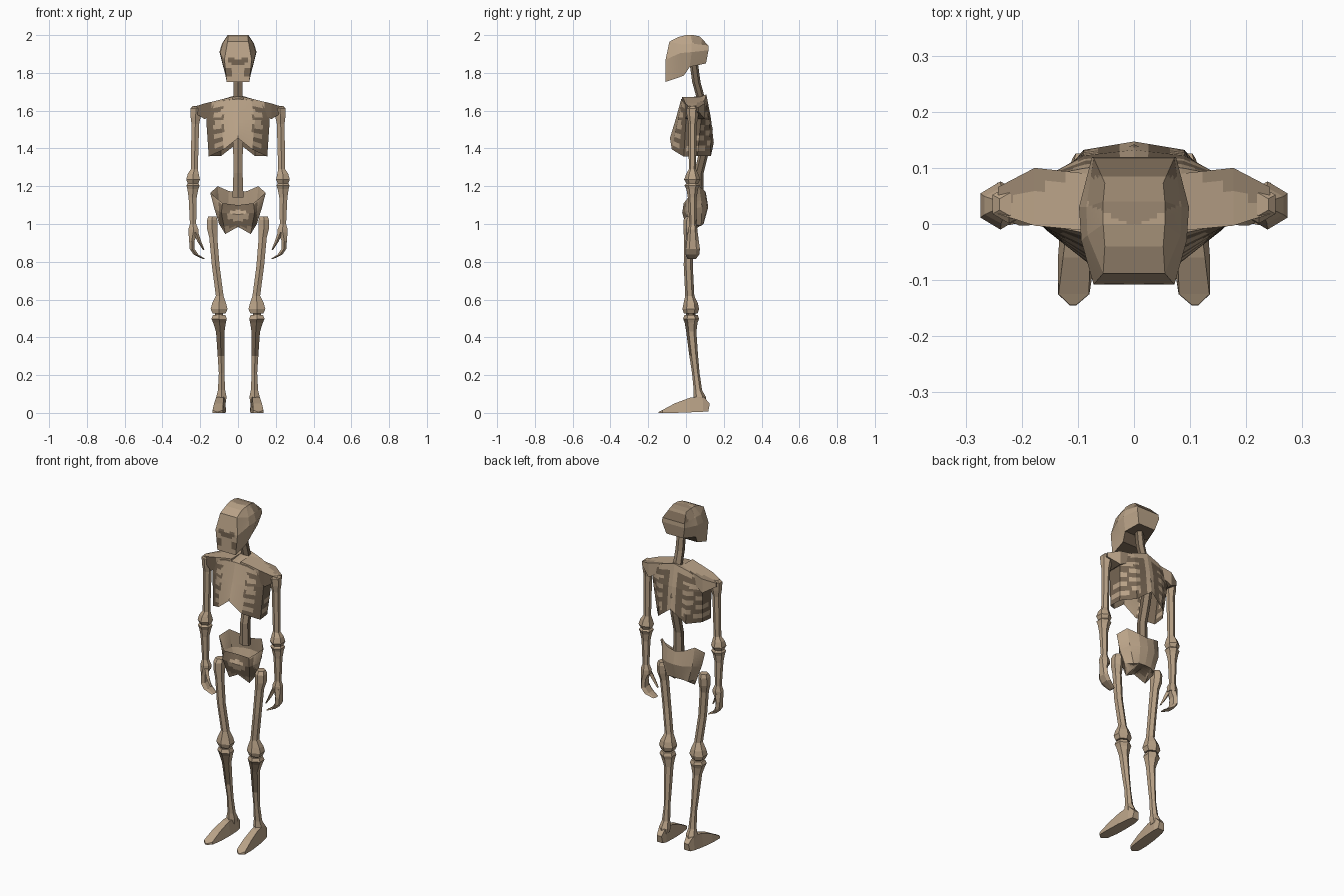
import bpy, bmesh, math


def material(name, rgb):
    m = bpy.data.materials.new(name)
    m.diffuse_color = (*rgb, 1)
    return m


MATS = [material("light_bone", (0.49, 0.365, 0.245)),
        material("dark_bone", (0.18, 0.13, 0.085)),
        material("aged_bone", (0.33, 0.245, 0.165))]


def finish(bm, name, rule=None, cuts=0, base=0):
    bmesh.ops.remove_doubles(bm, verts=bm.verts, dist=1e-4)
    if cuts:
        bmesh.ops.subdivide_edges(bm, edges=bm.edges[:], cuts=cuts, use_grid_fill=True)
    bmesh.ops.recalc_face_normals(bm, faces=bm.faces)
    bm.normal_update()
    for f in bm.faces:
        f.material_index = rule(f.calc_center_median(), f.normal) if rule else base
    me = bpy.data.meshes.new(name)
    bm.to_mesh(me)
    bm.free()
    for m in MATS:
        me.materials.append(m)
    ob = bpy.data.objects.new(name, me)
    bpy.context.collection.objects.link(ob)
    return ob


def bridge(bm, rings):
    n = len(rings[0])
    for a, b in zip(rings, rings[1:]):
        for i in range(n):
            j = (i + 1) % n
            bm.faces.new((a[i], a[j], b[j], b[i]))


def shell(name, rows, caps=(), rule=None, cuts=0, cx=0, skew=0, fold=False):
    """Loft of symmetric rings, each given by its +x half.
    Caps are quad strips running left to right, or front to back when folded."""
    bm = bmesh.new()
    rings = []
    for half in rows:
        pts = list(half) + [(-x, y, z) for x, y, z in reversed(half)]
        rings.append([bm.verts.new((x + cx + skew * y, y, z)) for x, y, z in pts])
    bridge(bm, rings)
    for c in caps:
        r = rings[c]
        h = len(r) // 2
        strips = [r[:h], r[h:]] if fold else [r]
        for t in strips:
            for i in range(len(t) // 2 - 1):
                bm.faces.new((t[i], t[i + 1], t[-2 - i], t[-1 - i]))
    return finish(bm, name, rule, cuts)


def tube(name, path, side=1, n=6, rule=None, base=0):
    """Loft of level n-sided rings: (x, y, z, rx, ry)."""
    bm = bmesh.new()
    rings = []
    k = 1.12 if n == 6 else 1
    for x, y, z, rx, ry in path:
        rings.append([bm.verts.new((side * (x + k * rx * math.cos(a)), y + ry * math.sin(a), z))
                      for a in (math.pi / 2 + i * math.tau / n for i in range(n))])
    bridge(bm, rings)
    bm.faces.new(rings[0])
    bm.faces.new(rings[-1])
    return finish(bm, name, rule, base=base)


# Skull, with a painted nose, jaw hollows and stained crown
def skull_paint(c, n):
    u = abs(c.x)
    if n.y < -0.6 and c.z < 1.93:
        nose = 1.832 + 0.5 * u < c.z < 1.862 + 0.6 * u and u < 0.056
        jaw = u > 0.036 and 1.775 < c.z < 1.83
        return 1 if nose or jaw else 0
    if n.z > 0.4 and c.y > 0.02 - 0.5 * (0.05 - u):
        return 1 if c.y > 0.085 else 2
    return 1 if n.z < -0.5 else 0


shell("skull", [
    [(.052, -.04, 1.99), (.055, 0, 2.0), (.055, .04, 2.0), (.052, .073, 1.993)],
    [(.055, -.088, 1.965), (.083, -.02, 1.95), (.085, .03, 1.955), (.072, .118, 1.945)],
    [(.072, -.108, 1.87), (.094, -.03, 1.905), (.098, .03, 1.91), (.075, .119, 1.92)],
    [(.06, -.108, 1.752), (.066, -.012, 1.785), (.078, .02, 1.832), (.055, .106, 1.85)],
], caps=(0, -1), rule=skull_paint, cuts=7)

# Spine
tube("spine", [(0, .04, 1.86, .022, .022), (0, .055, 1.75, .024, .022),
               (0, .083, 1.65, .025, .022), (0, .118, 1.5, .026, .024),
               (0, .095, 1.38, .026, .026), (0, .068, 1.27, .025, .025),
               (0, .068, 1.14, .03, .025)],
     rule=lambda c, n: 1 if abs(n.x) > .9 else 2)


# Rib cage, open below, with painted ribs
def rib_paint(c, n):
    u = abs(c.x)
    phase = (c.z + 0.25 * u) % 0.056
    if c.z > 1.635:
        return 0
    if abs(n.x) > 0.8:                      # sides
        return 1 if phase < 0.038 else 0
    if c.y < 0.0:                           # front
        return 1 if u > 0.128 or (u > 0.075 and phase < 0.026) else 0
    if u < 0.024:                           # back
        return 0
    return 1 if u < 0.062 or c.z < 1.4 or phase < 0.03 else 0


shell("rib_cage", [
    [(0, -.025, 1.662), (.07, -.02, 1.655), (.15, -.003, 1.63), (.165, .085, 1.62),
     (.085, .1, 1.66), (0, .108, 1.685)],
    [(0, -.056, 1.55), (.09, -.042, 1.55), (.168, 0, 1.55), (.165, .08, 1.55),
     (.09, .122, 1.55), (0, .132, 1.56)],
    [(0, -.085, 1.455), (.075, -.075, 1.395), (.155, -.012, 1.357), (.15, .06, 1.36),
     (.09, .132, 1.36), (0, .147, 1.43)],
], caps=(0,), rule=rib_paint, cuts=6, fold=True)


# Pelvis basin, open above
def pelvis_paint(c, n):
    u = abs(c.x)
    if c.y < 0.035 and u < 0.1 and c.z < 1.11:
        if (u / .055) ** 2 + ((c.z - 1.045) / .03) ** 2 < 1:
            return 0
        return 1 if c.z > 0.985 else 2
    return 1 if n.z < -0.85 else 0


shell("pelvis", [
    [(0, .01, 1.10), (.082, -.012, 1.11), (.147, .03, 1.165), (.107, .07, 1.2),
     (.05, .1, 1.175), (0, .105, 1.165)],
    [(0, -.015, 1.05), (.088, -.02, 1.06), (.125, .03, 1.08), (.1, .085, 1.09),
     (.05, .112, 1.09), (0, .118, 1.09)],
    [(0, .0, .985), (.067, .012, .947), (.1, .04, 1.0), (.07, .08, .99),
     (.04, .09, 1.0), (0, .093, 1.0)],
], caps=(-1,), rule=pelvis_paint, cuts=5, fold=True)


# Stains on the shins and shoulders
def shin_paint(c, n):
    return 1 if 0.29 < c.z < 0.49 and n.y < 0.3 and abs(n.x) < 0.9 else 0


def shoulder_paint(c, n):
    u = abs(c.x)
    if n.z > 0.5:
        return 2 if u > 0.12 and c.y > 0.15 - 0.5 * u else 0
    return 1 if u > 0.135 and n.y < 0.3 else 0


for s, tag in ((1, "left"), (-1, "right")):
    # Shoulder blade and collar bone
    bm = bmesh.new()
    rings = []
    for x, y0, y1, zt, zb in ((.03, -.02, .1, 1.672, 1.63), (.085, -.012, .09, 1.66, 1.61),
                              (.177, -.003, .1, 1.638, 1.555), (.242, .018, .066, 1.618, 1.595)):
        rings.append([bm.verts.new((s * x, y, z)) for y, z in
                      ((y0, zt), (y1, zt), (y1, zb), (y0, zb))])
    bridge(bm, rings)
    bm.faces.new(rings[0])
    bm.faces.new(rings[-1])
    finish(bm, tag + "_shoulder", shoulder_paint, cuts=4)

    # Arm bones
    tube(tag + "_upper_arm", [(.222, .035, 1.625, .018, .02), (.223, .035, 1.612, .03, .034),
                              (.224, .035, 1.57, .028, .03), (.226, .035, 1.53, .021, .022),
                              (.231, .034, 1.29, .019, .019), (.237, .033, 1.265, .03, .032),
                              (.238, .033, 1.235, .037, .043), (.238, .033, 1.213, .028, .03)], s)
    tube(tag + "_forearm", [(.238, .033, 1.22, .024, .026), (.238, .033, 1.205, .036, .041),
                            (.239, .033, 1.185, .03, .031), (.24, .033, 1.14, .022, .023),
                            (.238, .036, 1.0, .017, .018), (.236, .036, .97, .028, .025),
                            (.236, .036, .945, .026, .026)], s)
    # Hand and thumb
    tube(tag + "_hand", [(.237, .036, .955, .026, .026), (.245, .036, .91, .014, .032),
                         (.243, .036, .868, .013, .038), (.222, .034, .838, .013, .036),
                         (.18, .03, .815, .007, .022)], s)
    tube(tag + "_thumb", [(.224, .022, .955, .014, .016), (.204, .01, .905, .01, .013),
                          (.181, .005, .862, .004, .007)], s, n=4)

    # Leg bones
    tube(tag + "_thigh", [(.136, .025, 1.04, .022, .025), (.137, .022, 1.02, .028, .036),
                          (.137, .02, .975, .028, .034), (.131, .015, .93, .022, .026),
                          (.118, .012, .78, .021, .024), (.097, .02, .62, .021, .024),
                          (.1, .025, .58, .038, .038), (.1, .025, .55, .046, .044),
                          (.1, .025, .525, .035, .036)], s)
    tube(tag + "_knee_gap", [(.1, .025, .535, .022, .026), (.1, .025, .505, .022, .026)], s, base=1)
    tube(tag + "_shin", [(.1, .027, .517, .034, .036), (.1, .027, .498, .042, .042),
                         (.098, .027, .478, .035, .034), (.094, .028, .43, .023, .027),
                         (.09, .041, .3, .018, .023), (.087, .052, .21, .015, .02),
                         (.087, .063, .12, .02, .022),
                         (.088, .072, .085, .028, .033), (.09, .075, .055, .026, .03)],
         s, rule=shin_paint)
    # Foot, lofted from heel to toe and turned slightly outwards
    shell(tag + "_foot", [
        [(.015, .126, .05), (.02, .118, .008)], [(.022, .09, .088), (.028, .09, .006)],
        [(.02, .02, .08), (.033, .02, .003)], [(.024, -.06, .05), (.033, -.06, 0)],
        [(.027, -.125, .015), (.028, -.125, 0)], [(.006, -.144, .006), (.006, -.145, 0)],
    ], caps=(0, -1), cx=s * .098, skew=-s * .075)
